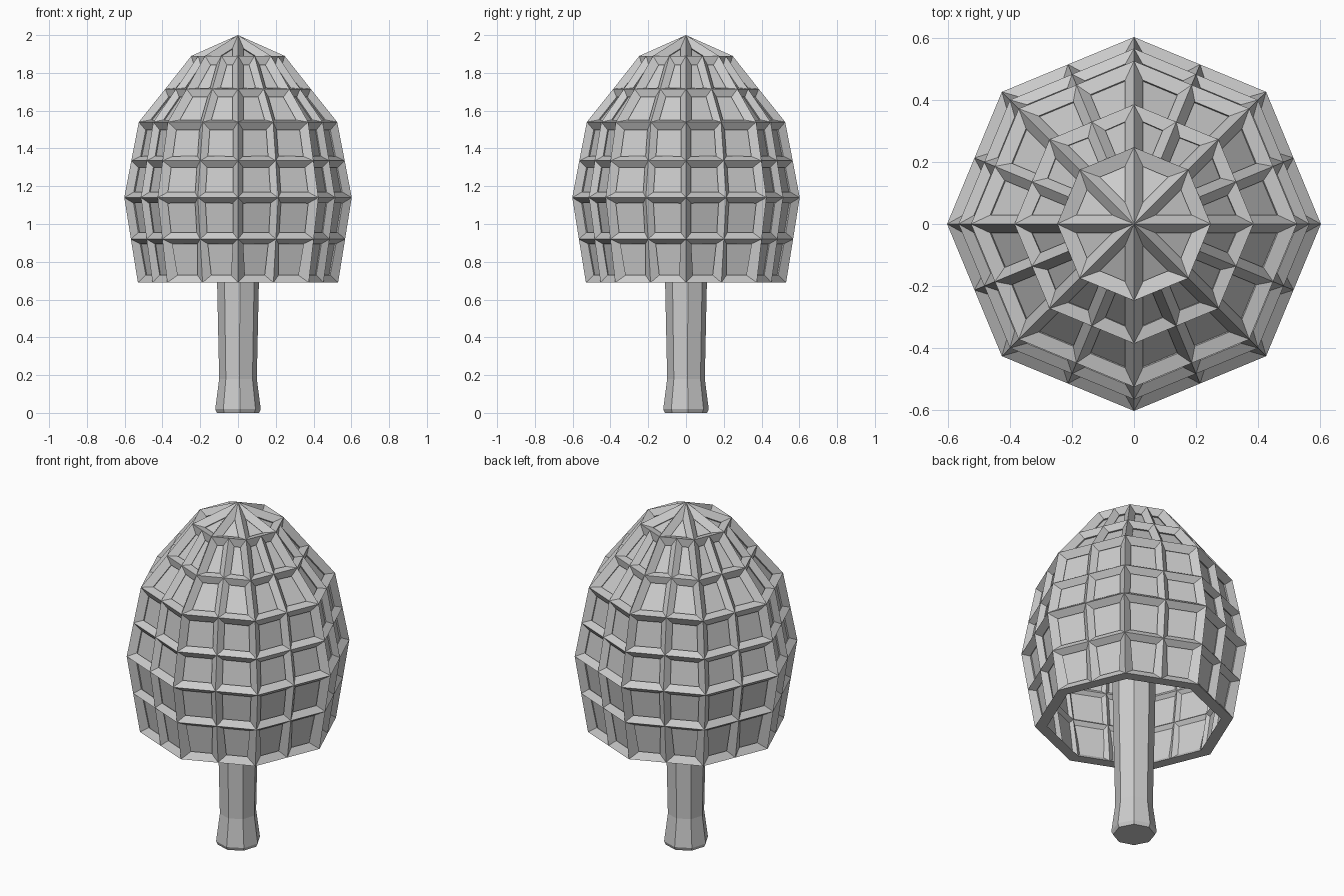
import bpy, bmesh, math
from mathutils import Vector

if "Cube" in bpy.data.objects:
    bpy.data.objects.remove(bpy.data.objects["Cube"])


def add_object(name, bm):
    mesh = bpy.data.meshes.new(name)
    bm.normal_update()
    bm.to_mesh(mesh)
    bm.free()
    ob = bpy.data.objects.new(name, mesh)
    bpy.context.collection.objects.link(ob)
    return ob


def ring(bm, r, z, sides=8, turn=0.0, halves=False):
    """Polygon ring, optionally with a vertex in the middle of each side."""
    pts = [Vector((r * math.cos(turn + math.tau * i / sides),
                   r * math.sin(turn + math.tau * i / sides), z)) for i in range(sides)]
    if halves:
        pts = [p for i, a in enumerate(pts) for p in (a, (a + pts[(i + 1) % sides]) / 2)]
    return [bm.verts.new(p) for p in pts]


def bridge(bm, a, b):
    n = len(a)
    for i in range(n):
        bm.faces.new((a[i], a[(i + 1) % n], b[(i + 1) % n], b[i]))


def canopy_cage(profile, apex):
    bm = bmesh.new()
    rings = [ring(bm, r, z, halves=True) for r, z in profile]
    for a, b in zip(rings, rings[1:]):
        bridge(bm, a, b)
    tip, top = bm.verts.new((0, 0, apex)), rings[-1]
    for i in range(0, 16, 2):
        bm.faces.new((top[i], top[i + 1], top[(i + 2) % 16], tip))
    bm.normal_update()
    return bm


def inward(v, depth):
    """Point below a cage vertex at an even depth; the open rim stays level."""
    n = v.normal.copy()
    if v.is_boundary:
        n.z = 0
        n.normalize()
    return v.co - n * depth / max(0.5, n.dot(v.link_faces[0].normal))


PROFILE = [(0.53, 0.69), (0.567, 0.92), (0.602, 1.14), (0.565, 1.335),
           (0.525, 1.54), (0.385, 1.715), (0.247, 1.89)]
APEX, RIB, PANEL = 2.0, 0.03, 0.04

# Canopy ribs: diamond-section lattice along every cage edge
cage = canopy_cage(PROFILE, APEX)
bm = bmesh.new()
outer = {v: bm.verts.new(v.co) for v in cage.verts}
inner = {v: bm.verts.new(inward(v, 2 * RIB)) for v in cage.verts}
for f in cage.faces:
    vs, inset = list(f.verts), []
    for i, v in enumerate(vs):
        a = (vs[i - 1].co - v.co).normalized()
        b = (vs[(i + 1) % len(vs)].co - v.co).normalized()
        half = a.angle(b) / 2
        if half > 1.5:
            tangent = f.normal.cross(b)
        else:
            tangent = (a + b).normalized()
        width = 0.04 if v.is_boundary else RIB
        p = inward(v, RIB) + tangent * width / math.sin(half)
        inset.append(bm.verts.new(p))
    for i, v in enumerate(vs):
        j = (i + 1) % len(vs)
        w = vs[j]
        bm.faces.new((outer[v], outer[w], inset[j], inset[i]))
        bm.faces.new((inset[i], inset[j], inner[w], inner[v]))
for e in cage.edges:
    if e.is_boundary:
        a, b = e.link_loops[0].vert, e.link_loops[0].link_loop_next.vert
        bm.faces.new((outer[b], outer[a], inner[a], inner[b]))
cage.free()
add_object("canopy_ribs", bm)

# Canopy panels: thin open shell sunk behind the ribs
bm = canopy_cage(PROFILE, APEX)
sunk = [(v, inward(v, PANEL)) for v in bm.verts]
for v, co in sunk:
    v.co = co
add_object("canopy_panels", bm)

# Trunk: eight-sided, flared foot
bm = bmesh.new()
loops = [ring(bm, r, z, turn=math.radians(5)) for r, z in
         [(0.112, 0.0), (0.121, 0.02), (0.1, 0.18), (0.111, 0.69), (0.116, 1.0)]]
for a, b in zip(loops, loops[1:]):
    bridge(bm, a, b)
bm.faces.new(loops[0][::-1])
bm.faces.new(loops[-1])
add_object("trunk", bm)
